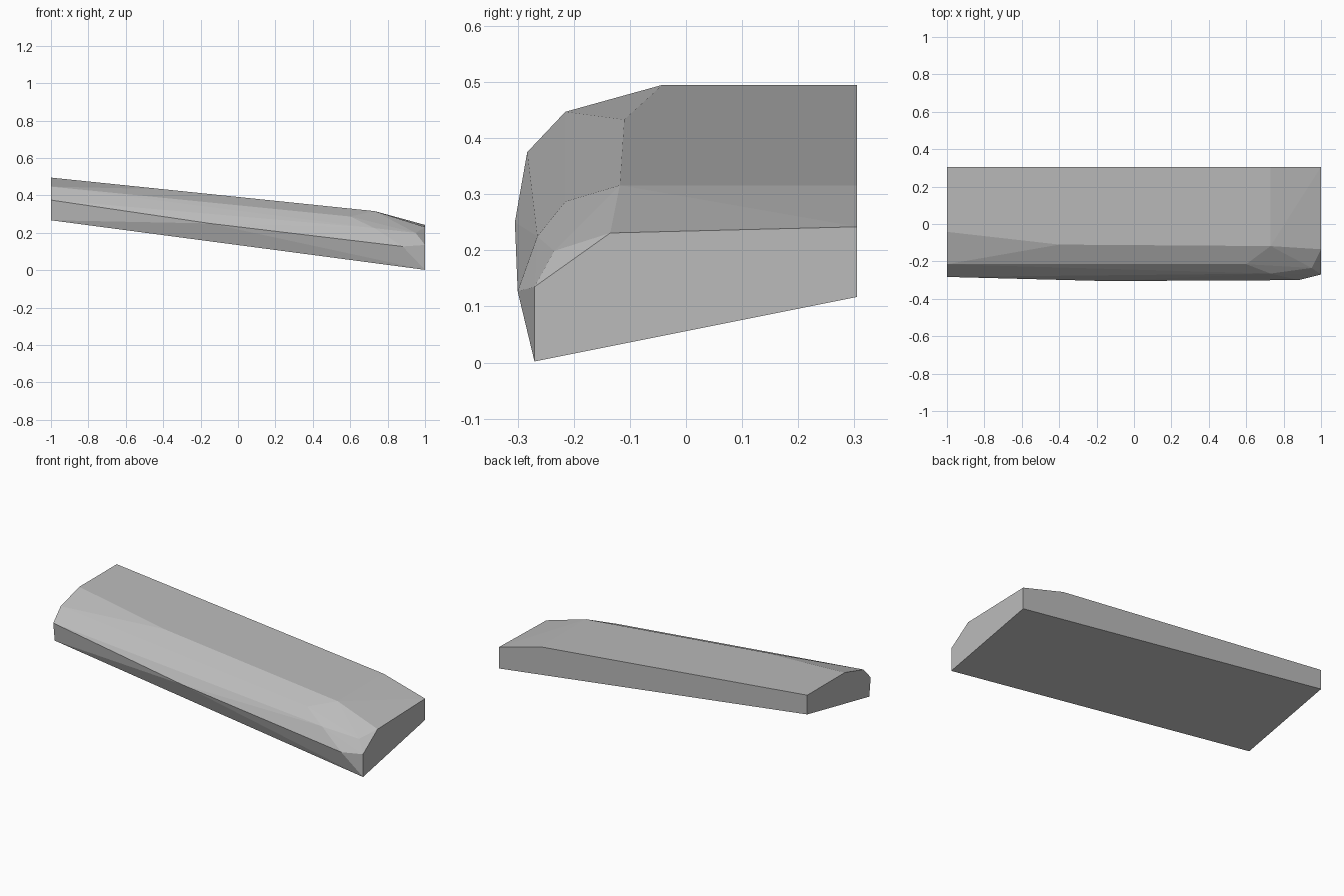
import bpy
import bmesh

cube = bpy.data.objects.get("Cube")
if cube:
    bpy.data.objects.remove(cube, do_unlink=True)

# One plain grey for the whole slab
grey = bpy.data.materials.new("stone grey")
grey.use_nodes = True
colour = (0.5, 0.5, 0.5, 1)
grey.diffuse_color = colour
grey.node_tree.nodes["Principled BSDF"].inputs["Base Color"].default_value = colour

BACK = 0.305
# Cross-section at the raised end: (y, z)
raised_end = [(-0.27, 0.267), (-0.283, 0.375), (-0.215, 0.447),
              (-0.042, 0.495), (BACK, 0.495), (BACK, 0.382)]
# Cross-section at the low end: (y, z)
low_end = [(-0.27, 0.002), (-0.27, 0.135), (-0.135, 0.231),
           (BACK, 0.242), (BACK, 0.117)]
# Worn facet corners along the front and top: (x, y, z)
facets = [(-0.15, -0.305, 0.25), (0.88, -0.3, 0.127),      # front crease
          (0.6, -0.215, 0.287), (0.73, -0.265, 0.225),     # chipped shoulder
          (0.95, -0.235, 0.199),
          (-0.4, -0.11, 0.433), (0.73, -0.118, 0.316),     # top front edge
          (0.73, BACK, 0.316)]                             # top back bend

# Wrap the corners in a convex faceted skin
points = [(-1, y, z) for y, z in raised_end] + [(1, y, z) for y, z in low_end] + facets
bm = bmesh.new()
for p in points:
    bm.verts.new(p)
bmesh.ops.convex_hull(bm, input=bm.verts)
bmesh.ops.dissolve_limit(bm, angle_limit=0.01, verts=bm.verts, edges=bm.edges)
bmesh.ops.recalc_face_normals(bm, faces=bm.faces)

mesh = bpy.data.meshes.new("sloping_slab")
bm.to_mesh(mesh)
bm.free()
mesh.materials.append(grey)
slab = bpy.data.objects.new("sloping_slab", mesh)
bpy.context.collection.objects.link(slab)
